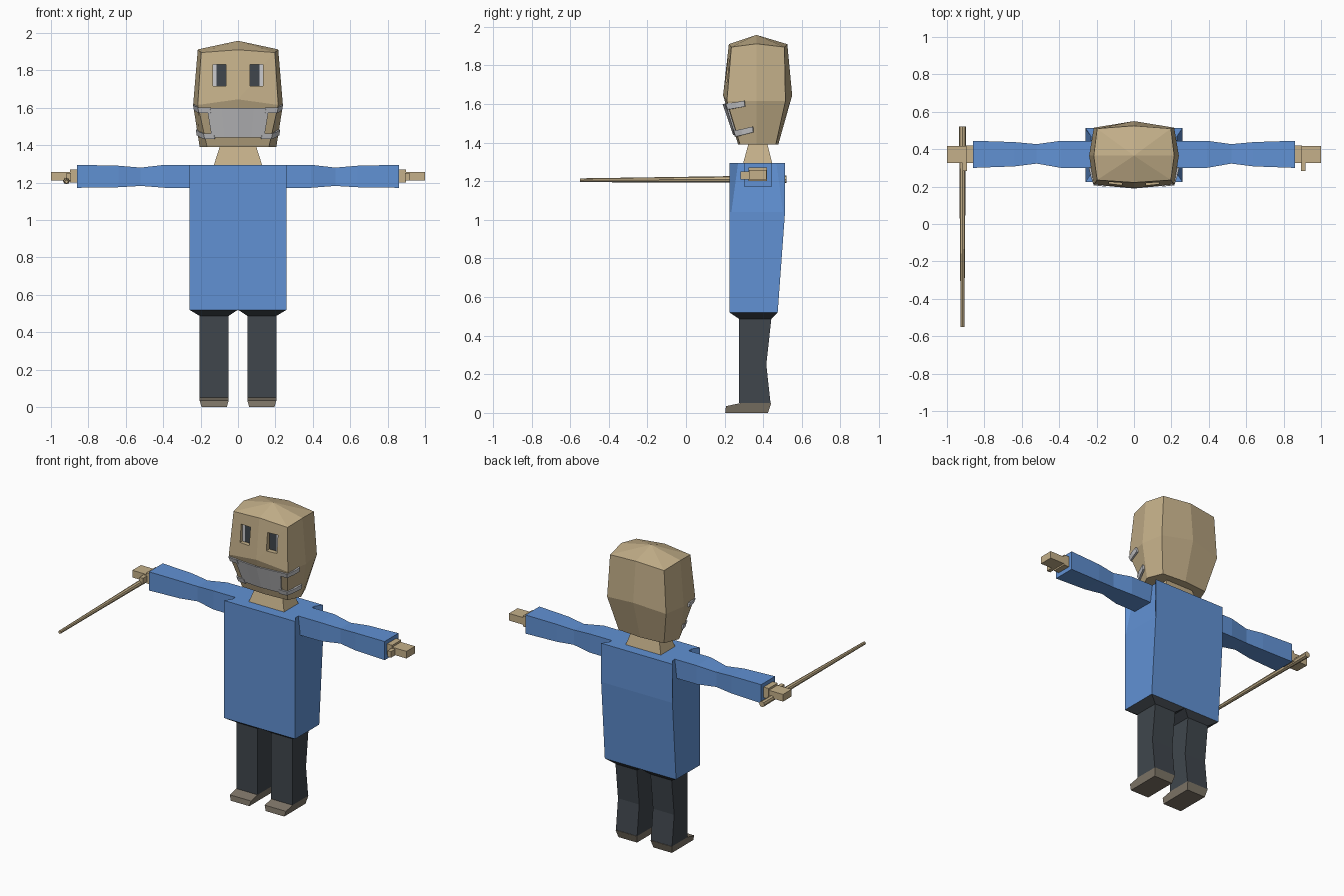
import bpy, bmesh, math
from mathutils import Vector

if "Cube" in bpy.data.objects:
    bpy.data.objects.remove(bpy.data.objects["Cube"])


def material(name, rgb):
    m = bpy.data.materials.new(name)
    lin = [c / 12.92 if c <= 0.04045 else ((c + 0.055) / 1.055) ** 2.4 for c in rgb]
    m.diffuse_color = (*lin, 1)
    m.use_nodes = True
    m.node_tree.nodes["Principled BSDF"].inputs["Base Color"].default_value = m.diffuse_color
    return m


SKIN = material("tan", (0.77, 0.69, 0.54))
BLUE = material("shirt blue", (0.38, 0.57, 0.83))
DARK = material("charcoal", (0.25, 0.275, 0.30))
SHOE = material("shoe brown", (0.50, 0.465, 0.41))
WHITE = material("mask grey", (0.80, 0.80, 0.81))


def loft(name, rings, mat, tip=None):
    """Skin a list of equal-length point rings and cap both ends."""
    bm = bmesh.new()
    loops = [[bm.verts.new(p) for p in r] for r in rings]
    n = len(loops[0])
    for a, b in zip(loops, loops[1:]):
        for i in range(n):
            j = (i + 1) % n
            bm.faces.new((a[i], a[j], b[j], b[i]))
    bm.faces.new(loops[0])
    if tip:
        t = bm.verts.new(tip)
        for i in range(n):
            bm.faces.new((loops[-1][i], loops[-1][(i + 1) % n], t))
    else:
        bm.faces.new(loops[-1])
    bmesh.ops.recalc_face_normals(bm, faces=bm.faces)
    me = bpy.data.meshes.new(name)
    bm.to_mesh(me)
    bm.free()
    ob = bpy.data.objects.new(name, me)
    bpy.context.collection.objects.link(ob)
    if mat:
        me.materials.append(mat)
    return ob


def rect_z(x0, x1, y0, y1, z):
    return [(x0, y0, z), (x1, y0, z), (x1, y1, z), (x0, y1, z)]


def rect_x(x, y0, y1, z0, z1):
    return [(x, y0, z0), (x, y1, z0), (x, y1, z1), (x, y0, z1)]


def box(name, x, y, z, mat):
    return loft(name, [rect_z(*x, *y, z[0]), rect_z(*x, *y, z[1])], mat)


def flip(rings, s):
    return [[(s * p[0], p[1], p[2]) for p in r] for r in rings]


# Shirt body: side panels sink in behind the corners at shoulder height
def shirt_ring(z, back, inset, cut):
    half = [(0.26, 0.225), (0.26 - inset, 0.225 + cut), (0.26 - inset, back - cut), (0.26, back)]
    return [(x, y, z) for x, y in half] + [(-x, y, z) for x, y in reversed(half)]


loft("shirt", [shirt_ring(0.52, 0.475, 0, 0.01), shirt_ring(1.04, 0.513, 0, 0.01),
               shirt_ring(1.295, 0.513, 0.03, 0.045)], BLUE)

for s, side in ((1, "left"), (-1, "right")):
    # Sleeve with a narrow elbow
    sleeve = [(0.2, 0.30, 0.445, 1.172, 1.295), (0.39, 0.30, 0.445, 1.172, 1.295),
              (0.52, 0.323, 0.427, 1.182, 1.28), (0.64, 0.308, 0.438, 1.175, 1.29),
              (0.86, 0.30, 0.445, 1.172, 1.295)]
    loft(side + "_sleeve", flip([rect_x(*r) for r in sleeve], s), BLUE)
    # Wrist, hand, thumb
    loft(side + "_wrist", flip([rect_x(0.85, 0.325, 0.42, 1.20, 1.27),
                                rect_x(0.897, 0.325, 0.42, 1.20, 1.27)], s), SKIN)
    loft(side + "_hand", flip([rect_x(0.89, 0.327, 0.417, 1.21, 1.257),
                               rect_x(1.0, 0.327, 0.417, 1.21, 1.257)], s), SKIN)
    loft(side + "_thumb", flip([rect_x(0.892, 0.283, 0.34, 1.21, 1.25),
                                rect_x(0.918, 0.283, 0.34, 1.21, 1.25)], s), SKIN)
    # Trouser leg, flaring at the hip to meet the shirt
    leg = [rect_z(0.0, 0.26, 0.225, 0.475, 0.52), rect_z(0.05, 0.205, 0.275, 0.442, 0.487),
           rect_z(0.05, 0.205, 0.275, 0.416, 0.25), rect_z(0.05, 0.205, 0.275, 0.438, 0.05)]
    loft(side + "_leg", flip(leg, s), DARK)
    # Shoe: side profile, narrower at the sole
    prof = [(0.203, 0.0), (0.425, 0.0), (0.441, 0.05), (0.28, 0.05), (0.207, 0.035)]
    shoe = [[(0.06 if z == 0 else 0.05, y, z) for y, z in prof],
            [(0.195 if z == 0 else 0.205, y, z) for y, z in prof]]
    loft(side + "_shoe", flip(shoe, s), SHOE)

# Neck
loft("neck", [rect_z(-0.13, 0.13, 0.295, 0.447, 1.29),
              rect_z(-0.095, 0.095, 0.325, 0.42, 1.40)], SKIN)

# Head levels: centre z, corner z, half width, corner x, front, front corner, back corner, back
LOW = (1.39, 1.39, 0.205, 0.165, 0.27, 0.28, 0.465, 0.478)
MID = (1.645, 1.615, 0.24, 0.215, 0.192, 0.212, 0.515, 0.55)
TOP = (1.91, 1.895, 0.215, 0.197, 0.222, 0.235, 0.51, 0.525)
MIDY = 0.365


def head_ring(level):
    zc, zk, w, c, f, fk, bk, b = level
    zs = 1.912 if level is TOP else zk
    right = [(c, fk, zk), (w, MIDY, zs), (c, bk, zk)]
    return [(0, f, zc)] + right + [(0, b, zc)] + [(-x, y, z) for x, y, z in reversed(right)]


head = loft("head", [head_ring(l) for l in (LOW, MID, TOP)], SKIN, tip=(0, MIDY, 1.958))

# Eye sockets with a dark iris plate and a white corner
for s, side in ((1, "left"), (-1, "right")):
    cutter = box(side + "_socket_cutter", (min(s * 0.063, s * 0.135), max(s * 0.063, s * 0.135)),
                 (0.1, 0.245), (1.715, 1.832), SKIN)
    cutter.hide_render = True
    cutter.hide_set(True)
    mod = head.modifiers.new(side + "_socket", 'BOOLEAN')
    mod.operation = 'DIFFERENCE'
    mod.solver = 'EXACT'
    mod.object = cutter
    for part, a, b, m in (("iris", 0.063, 0.115, DARK), ("eye_white", 0.115, 0.135, WHITE)):
        box(side + "_" + part, sorted((s * a, s * b)), (0.238, 0.246), (1.715, 1.832), m)


# Point on the lower face: u 0..1 runs centre to corner, 1..2 corner to ear
def face_point(u, z, lift):
    t = (z - 1.39) / (1.62 - 1.39)
    w, c, f, fk = [LOW[i] + (MID[i] - LOW[i]) * t for i in (2, 3, 4, 5)]
    s, v = (1 if u >= 0 else -1), abs(u)
    if v <= 1:
        x, y = c * v, f + (fk - f) * v
    else:
        x, y = c + (w - c) * (v - 1), fk + (MIDY - fk) * (v - 1)
    out = Vector((0.35 * min(v, 1) if v <= 1 else 0.9, -1 if v <= 1 else -0.2)).normalized() * lift
    return (s * (x + out.x), y + out.y, z)


def band(name, us, low, high, lift):
    """Thin cloth strip wrapped on the face; low and high give z for each u."""
    rings = [[face_point(u, low(u), 0.0), face_point(u, low(u), lift),
              face_point(u, high(u), lift), face_point(u, high(u), 0.0)] for u in us]
    return loft(name, rings, WHITE)


# Face mask and its two straps per side
band("mask", [-0.78, -0.4, 0, 0.4, 0.78], lambda u: 1.44, lambda u: 1.60, 0.009)
for s, side in ((1, "left"), (-1, "right")):
    for part, z, end in (("upper", 1.572, 1.6), ("lower", 1.432, 1.85)):
        rise = lambda u, z=z: z + 0.025 * max(0, abs(u) - 1)
        band(side + "_" + part + "_strap", [s * u for u in (0.7, 1.0, 1.3, end)],
             rise, lambda u, r=rise: r(u) + 0.03, 0.012)

# Tapered stick held in the right hand
stick = [(0.52, 0.019, 1.21), (0.2, 0.016, 1.21), (-0.55, 0.010, 1.205)]
loft("stick", [[(-0.917 + r * math.cos(a * math.pi / 4), y, z + r * math.sin(a * math.pi / 4))
                for a in range(8)] for y, r, z in stick], SKIN)
